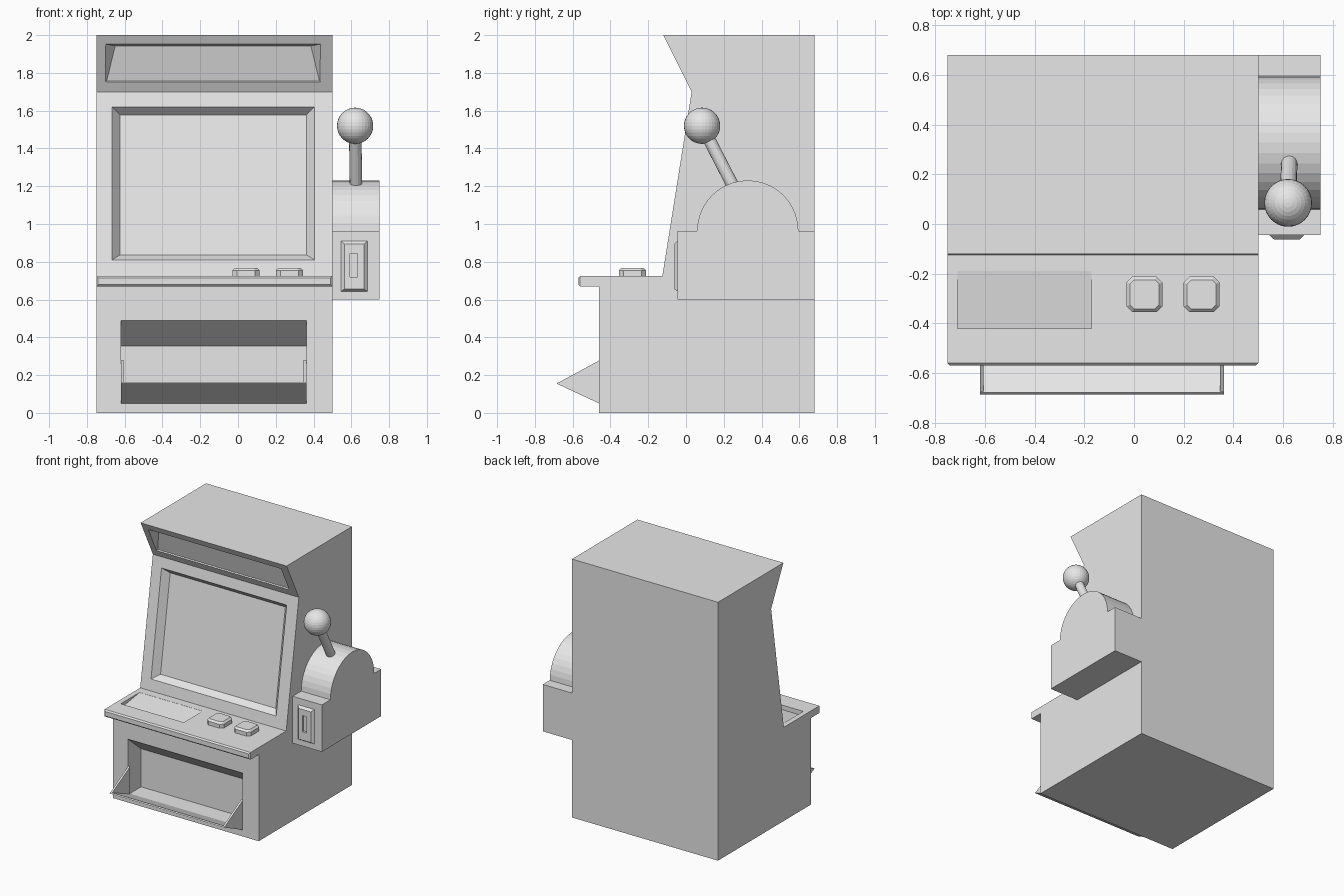
import bpy, bmesh, math
from mathutils import Vector

if "Cube" in bpy.data.objects:
    bpy.data.objects.remove(bpy.data.objects["Cube"], do_unlink=True)

grey = bpy.data.materials.new("light_grey")
grey.use_nodes = True
GREY = (0.8, 0.8, 0.8, 1)
grey.diffuse_color = GREY
grey.node_tree.nodes["Principled BSDF"].inputs["Base Color"].default_value = GREY


def finish(name, bm):
    bmesh.ops.recalc_face_normals(bm, faces=bm.faces)
    mesh = bpy.data.meshes.new(name)
    bm.to_mesh(mesh)
    bm.free()
    mesh.materials.append(grey)
    obj = bpy.data.objects.new(name, mesh)
    bpy.context.collection.objects.link(obj)
    return obj


def loft_mesh(ring_a, ring_b):
    """Closed solid between two matching rings."""
    bm = bmesh.new()
    a = [bm.verts.new(p) for p in ring_a]
    b = [bm.verts.new(p) for p in ring_b]
    bm.faces.new(a)
    bm.faces.new(b)
    for i in range(len(a)):
        j = (i + 1) % len(a)
        bm.faces.new((a[i], a[j], b[j], b[i]))
    return bm


def prism_mesh(profile, x0, x1):
    """Side profile (y, z) extruded across x."""
    return loft_mesh([(x0, y, z) for y, z in profile], [(x1, y, z) for y, z in profile])


def prism(name, profile, x0, x1):
    return finish(name, prism_mesh(profile, x0, x1))


def quad(x0, x1, low, high, top_inset=0):
    """Upright rectangle between a low and a high (y, z) point."""
    return [Vector(p) for p in ((x0, *low), (x1, *low),
                                (x1 - top_inset, *high), (x0 + top_inset, *high))]


def recess_cutter(name, outer, inner):
    """Tapered cutter, extended outwards past the surface."""
    return finish(name, loft_mesh([o + (o - i) * 0.3 for o, i in zip(outer, inner)], inner))


def cut(target, cutter):
    mod = target.modifiers.new("cut", "BOOLEAN")
    mod.operation = "DIFFERENCE"
    mod.solver = "EXACT"
    mod.object = cutter
    bpy.context.view_layer.objects.active = target
    bpy.ops.object.modifier_apply(modifier=mod.name)
    bpy.data.objects.remove(cutter, do_unlink=True)


# Cabinet with its projecting control ledge
LEFT, RIGHT = -0.75, 0.5
bm = prism_mesh([(-0.46, 0), (-0.46, 0.67), (-0.57, 0.67), (-0.57, 0.725), (-0.125, 0.725),
                 (0.03, 1.7), (-0.12, 2), (0.68, 2), (0.68, 0)], LEFT, RIGHT)
lip = [e for e in bm.edges if all(v.co.y < -0.565 for v in e.verts)]
bmesh.ops.bevel(bm, geom=lip, offset=0.01, segments=1, affect="EDGES")
cabinet = finish("cabinet", bm)


def slope(z):
    """Point on the sloping screen wall at height z."""
    return (-0.125 + (z - 0.725) * 0.159, z)


# Screen recess
outer = quad(-0.667, 0.405, slope(0.81), slope(1.62))
inner = quad(-0.624, 0.362, slope(0.845), slope(1.585))
inner = [p + Vector((0, 0.05, -0.008)) for p in inner]
cut(cabinet, recess_cutter("screen_cutter", outer, inner))

# Sign recess, deeper towards the top
outer = quad(-0.7, 0.436, (0.0045, 1.751), (-0.096, 1.952))
inner = quad(-0.695, 0.431, (0.011, 1.758), (-0.04, 1.943), 0.045)
cut(cabinet, recess_cutter("sign_cutter", outer, inner))

# Sloping panel sunk in the ledge
cut(cabinet, prism("panel_cutter", [(-0.42, 0.69), (-0.42, 0.76), (-0.19, 0.76), (-0.19, 0.724)],
                   -0.71, -0.17))

# Payout opening
TRAY_L, TRAY_R = -0.62, 0.362
cut(cabinet, prism("payout_cutter", [(-0.3, 0.06), (-0.3, 0.355), (-0.5, 0.524), (-0.5, 0.06)],
                   TRAY_L, TRAY_R))

# Payout tray
prism("tray_floor", [(-0.44, 0.05), (-0.46, 0.05), (-0.685, 0.155), (-0.678, 0.163), (-0.44, 0.061)],
      TRAY_L, TRAY_R)
for side, x in (("right", TRAY_L), ("left", TRAY_R - 0.015)):
    prism("tray_side_" + side, [(-0.455, 0.05), (-0.685, 0.155), (-0.455, 0.28)], x, x + 0.015)

# Two push buttons with clipped corners and a chamfered top
for side, cx in (("right", 0.042), ("left", 0.272)):
    cy, half, clip = -0.283, 0.072, 0.045

    def octagon(h, c, z):
        corners = [(h, c), (c, h), (-c, h), (-h, c), (-h, -c), (-c, -h), (c, -h), (h, -c)]
        return [(cx + x, cy + y, z) for x, y in corners]

    bm = loft_mesh(octagon(half, clip + 0.003, 0.72), octagon(half, clip + 0.003, 0.768))
    top = [e for e in bm.edges if all(v.co.z > 0.76 for v in e.verts)]
    bmesh.ops.bevel(bm, geom=top, offset=0.014, segments=1, affect="EDGES")
    finish("button_" + side, bm)

# Lever housing with an arched top
ARCH = 20
arch = [(0.327 - 0.268 * math.cos(math.pi * i / ARCH), 0.963 + 0.268 * math.sin(math.pi * i / ARCH))
        for i in range(ARCH + 1)]
prism("lever_housing", [(-0.045, 0.6), (-0.045, 0.963)] + arch + [(0.68, 0.963), (0.68, 0.6)],
      RIGHT, 0.75)

# Coin plate with a slot
plate = finish("coin_plate", loft_mesh(quad(0.54, 0.69, (-0.04, 0.64), (-0.04, 0.915)),
                                       quad(0.563, 0.667, (-0.062, 0.655), (-0.062, 0.893))))
cut(plate, prism("slot_cutter", [(-0.08, 0.72), (-0.08, 0.845), (-0.045, 0.845), (-0.045, 0.72)],
                 0.594, 0.632))

# Lever rod and knob
knob_at = Vector((0.62, 0.085, 1.52))
foot = Vector((0.625, 0.26, 1.18))
axis = knob_at - foot
turn = axis.to_track_quat("Z", "Y")
bm = bmesh.new()
bmesh.ops.create_cone(bm, cap_ends=True, segments=16, radius1=0.033, radius2=0.033, depth=axis.length)
rod = finish("lever_rod", bm)
rod.rotation_mode = "QUATERNION"
rod.rotation_quaternion = turn
rod.location = (knob_at + foot) / 2

bm = bmesh.new()
bmesh.ops.create_uvsphere(bm, u_segments=32, v_segments=16, radius=0.096)
knob = finish("lever_knob", bm)
knob.location = knob_at
